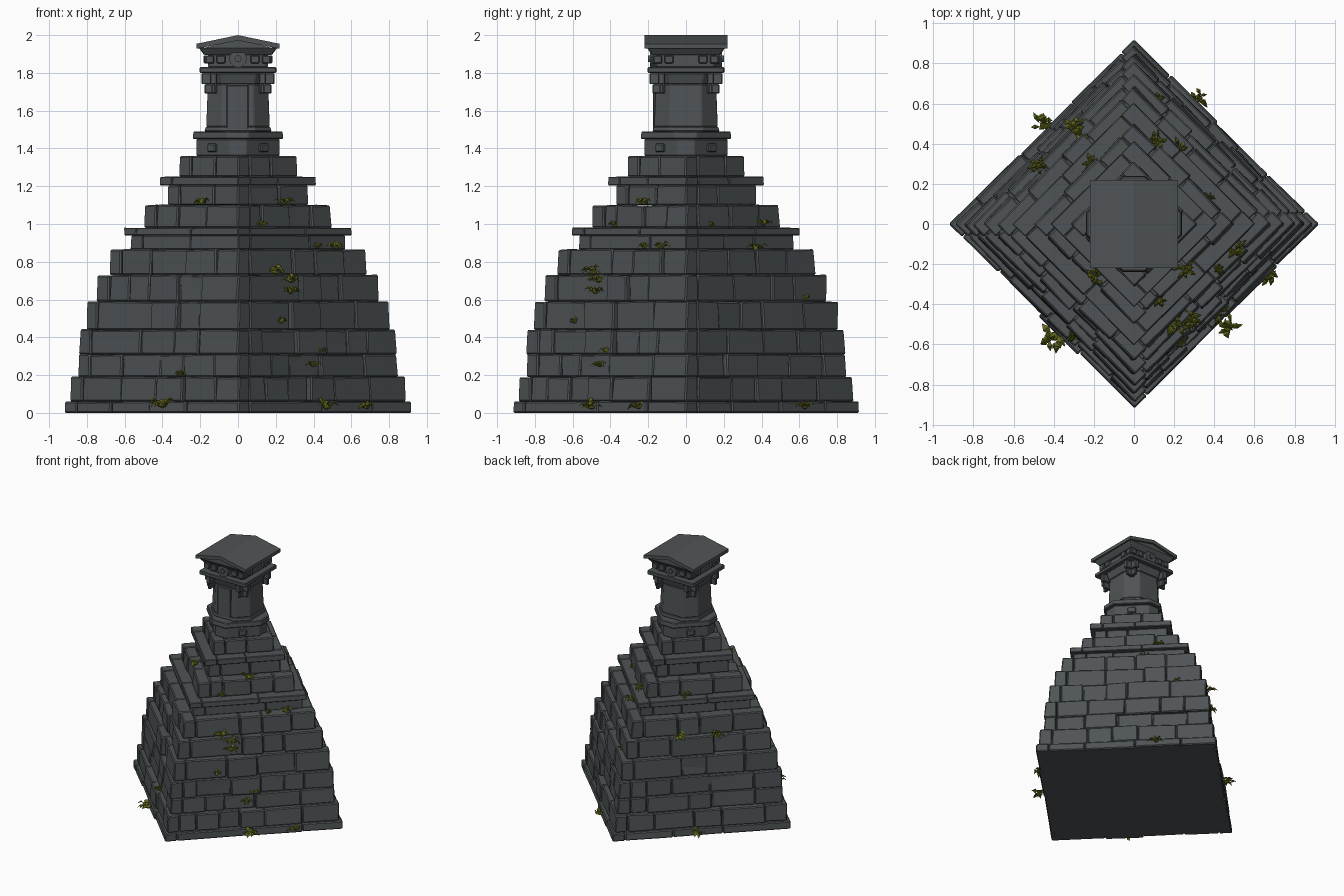
import bpy, bmesh, math, random
from mathutils import Vector, Matrix

if "Cube" in bpy.data.objects:
    bpy.data.objects.remove(bpy.data.objects["Cube"])

random.seed(11)
U = random.uniform


def material(name, rgb):
    m = bpy.data.materials.new(name)
    m.diffuse_color = (*rgb, 1)
    m.use_nodes = True
    m.node_tree.nodes["Principled BSDF"].inputs["Base Color"].default_value = m.diffuse_color
    return m


STONE = material("dark stone", (0.078, 0.088, 0.092))
MOSS = material("moss green", (0.125, 0.14, 0.012))


def finish(name, bm, mat=STONE, bevel=0.0):
    bmesh.ops.recalc_face_normals(bm, faces=bm.faces)
    mesh = bpy.data.meshes.new(name)
    bm.to_mesh(mesh)
    bm.free()
    mesh.materials.append(mat)
    ob = bpy.data.objects.new(name, mesh)
    bpy.context.collection.objects.link(ob)
    if bevel:
        b = ob.modifiers.new("worn_edges", 'BEVEL')
        b.width, b.segments = bevel, 1
    return ob


def add_box(bm, x0, x1, y0, y1, z0, z1, turn=0.0, jitter=0.0, taper=0.0):
    """Box with a leaning outer (+y) face, turned about the z axis."""
    rot = Matrix.Rotation(turn, 3, 'Z')
    vs = []
    for z in (z0, z1):
        for x, y in ((x0, y0), (x1, y0), (x1, y1), (x0, y1)):
            if y == y1:
                y += U(-jitter, jitter) - (taper if z == z1 else 0)
            p = Vector((x + U(-jitter, jitter) * .5, y, z + (U(-jitter, jitter) * .6 if z > z0 else 0)))
            vs.append(bm.verts.new(rot @ p))
    for f in ((3, 2, 1, 0), (4, 5, 6, 7), (0, 1, 5, 4), (1, 2, 6, 5), (2, 3, 7, 6), (3, 0, 4, 7)):
        bm.faces.new([vs[i] for i in f])


def cut_square(h, f):
    """Square of half width h whose flat sides end at f, corners cut off."""
    return [(h, -f), (h, f), (f, h), (-f, h), (-h, f), (-h, -f), (-f, -h), (f, -h)]


def prism(name, pts, z0, z1, top=1.0, bevel=0.005):
    bm = bmesh.new()
    lo = [bm.verts.new((x, y, z0)) for x, y in pts]
    hi = [bm.verts.new((x * top, y * top, z1)) for x, y in pts]
    n = len(pts)
    bm.faces.new(lo[::-1])
    bm.faces.new(hi)
    for i in range(n):
        bm.faces.new((lo[i], lo[(i + 1) % n], hi[(i + 1) % n], hi[i]))
    return finish(name, bm, bevel=bevel)


SIDES = [math.radians(45 + 90 * k) for k in range(4)]


def course(name, r, z0, z1, lo, hi, rough):
    """Ring of stones around a solid core; r is the centre-to-corner distance."""
    a, d = r / math.sqrt(2), 0.09
    bm = bmesh.new()
    c = a - 0.02
    add_box(bm, -c, c, -c, c, z0, z1 - 0.004, SIDES[0])
    for turn in SIDES:
        t, end = -a, a - d
        while t < end - 1e-4:
            w = U(lo, hi)
            if end - t - w < lo * .7:
                w = end - t
            corner = t == -a or t + w >= end - 1e-4
            out = a + U(-rough, rough) * (.2 if corner else 1.3)
            add_box(bm, t, t + w - 0.003, a - d, out, z0, z1, turn, rough * .45, rough * .5)
            t += w
    return finish(name, bm, bevel=0.007 if rough > .006 else 0.004)


# Stepped body: corner distance, bottom, top, stone lengths, roughness
TIERS = [
    ("base_course", .92, 0, .06, .25, .5, .008),
    ("course_1", .89, .06, .19, .14, .32, .014),
    ("course_2", .85, .19, .31, .14, .34, .014),
    ("course_3", .845, .31, .44, .14, .34, .014),
    ("course_4", .81, .44, .59, .14, .34, .014),
    ("course_5", .75, .59, .73, .14, .34, .014),
    ("course_6", .685, .73, .865, .14, .30, .012),
    ("lower_neck", .57, .865, .94, .2, .4, .006),
    ("lower_ledge", .605, .94, .98, .3, .5, .005),
    ("course_7", .50, .98, 1.10, .12, .26, .012),
    ("upper_neck", .375, 1.10, 1.205, .15, .3, .007),
    ("upper_ledge", .415, 1.205, 1.25, .25, .4, .004),
    ("course_8", .315, 1.25, 1.36, .12, .22, .007),
]
for tier in TIERS:
    course(*tier)

# Pedestal with cut corners and a square stud on each diagonal face
prism("pedestal", cut_square(.22, .045), 1.36, 1.45)
prism("pedestal_cap", cut_square(.24, .055), 1.45, 1.49, .98)
bm = bmesh.new()
for turn in SIDES:
    add_box(bm, -.03, .03, .15, .203, 1.38, 1.425, turn)
finish("pedestal_studs", bm, bevel=.006)

# Shaft with plinth, flared head and square slab
prism("shaft_foot", cut_square(.178, .09), 1.49, 1.515, .96)
prism("shaft", cut_square(.168, .085), 1.515, 1.74, .95)
prism("shaft_head", cut_square(.16, .085), 1.74, 1.80, 1.12)
prism("shaft_slab", cut_square(.203, .195), 1.80, 1.83)

# Door panel on the front, hanging brackets, frieze blocks on every side
bm = bmesh.new()
add_box(bm, -.055, .06, .15, .174, 1.50, 1.735, math.pi)
finish("door_panel", bm, bevel=.004)
brackets, blocks = bmesh.new(), bmesh.new()
for k in range(4):
    turn = k * math.pi / 2
    for s in (-1, 1):
        x = s * .13
        add_box(brackets, x - .018, x + .018, .11, .192, 1.74, 1.80, turn)
        add_box(brackets, x - .011, x + .011, .11, .178, 1.69, 1.74, turn)
    for x in (-.15, -.09, .09, .15):
        add_box(blocks, x - .023, x + .023, .13, .182, 1.85, 1.893, turn)
finish("brackets", brackets, bevel=.005)
finish("frieze_blocks", blocks, bevel=.005)
prism("frieze", cut_square(.16, .14), 1.83, 1.91)
prism("cornice", cut_square(.18, .175), 1.895, 1.935, 1.16)

# Round medallions on the front and back
bm = bmesh.new()
for s in (-1, 1):
    for r, y in ((.047, .172), (.018, .182)):
        m = Matrix.Translation((0, s * y, 1.875)) @ Matrix.Rotation(math.pi / 2, 4, 'X')
        bmesh.ops.create_cone(bm, cap_ends=True, segments=12, radius1=r, radius2=r, depth=.036, matrix=m)
finish("medallions", bm)


def gable(name, profile, y):
    bm = bmesh.new()
    f = bm.faces.new([bm.verts.new((x, -y, z)) for x, z in profile])
    ext = bmesh.ops.extrude_face_region(bm, geom=[f])
    bmesh.ops.translate(bm, vec=(0, 2 * y, 0), verts=[v for v in ext["geom"] if isinstance(v, bmesh.types.BMVert)])
    return finish(name, bm)


# Gabled roof over a recessed pediment
gable("pediment", [(-.19, 1.93), (.19, 1.93), (0, 1.978)], .205)
gable("roof", [(-.22, 1.928), (0, 1.972), (.22, 1.928), (.22, 1.954), (0, 2.0), (-.22, 1.954)], .22)

# Moss and fern tufts: x, y, z, spread
TUFTS = [
    (.20, -.49, .745, .08), (.28, -.46, .70, .07), (.28, -.48, .64, .06), (.23, -.59, .48, .04),
    (.42, -.42, .32, .06), (.40, -.46, .25, .05), (.47, -.50, .03, .08), (.68, -.25, .03, .06),
    (-.40, -.56, .04, .09), (-.30, -.56, .20, .04), (.25, -.22, 1.11, .06), (.13, -.37, .99, .05),
    (-.20, -.27, 1.11, .06), (.52, -.13, .875, .06), (.42, -.22, .875, .04), (.11, .41, 1.0, .06),
    (.12, .63, .60, .05), (.32, .63, .03, .06), (-.28, .46, .74, .08), (-.45, .50, .03, .07),
    (-.47, .29, .74, .06), (-.20, .31, .99, .06), (.37, .13, .99, .04), (.22, .37, .87, .06),
]
bm = bmesh.new()
for x, y, z, size in TUFTS:
    out = Vector((math.copysign(.7, x), math.copysign(.7, y), 0))
    for _ in range(14):
        base = Vector((x, y, z)) + Vector((U(-.3, .3), U(-.3, .3), U(-.1, .1))) * size
        ang = U(0, math.tau)
        d = (Vector((math.cos(ang), math.sin(ang), U(.0, .6))) + out * .4).normalized()
        side = d.cross(Vector((0, 0, 1))).normalized() * size * U(.13, .22)
        length = size * U(.5, .95)
        mid = base + d * length * .55 + Vector((0, 0, .012))
        tip = base + d * length - Vector((0, 0, size * .15))
        b, l, c, r, t = [bm.verts.new(p) for p in (base, mid + side, mid + Vector((0, 0, .006)), mid - side, tip)]
        for f in ((b, c, l), (b, r, c), (l, c, t), (c, r, t)):
            bm.faces.new(f)
    # Small clump at the root of each tuft
    bmesh.ops.create_icosphere(bm, subdivisions=1, radius=size * .28,
                               matrix=Matrix.Translation((x, y, max(z, size * .28))) @ Matrix.Diagonal((1, 1, .6, 1)))
for v in bm.verts:
    v.co.z = max(v.co.z, 0)
finish("moss_tufts", bm, MOSS)
